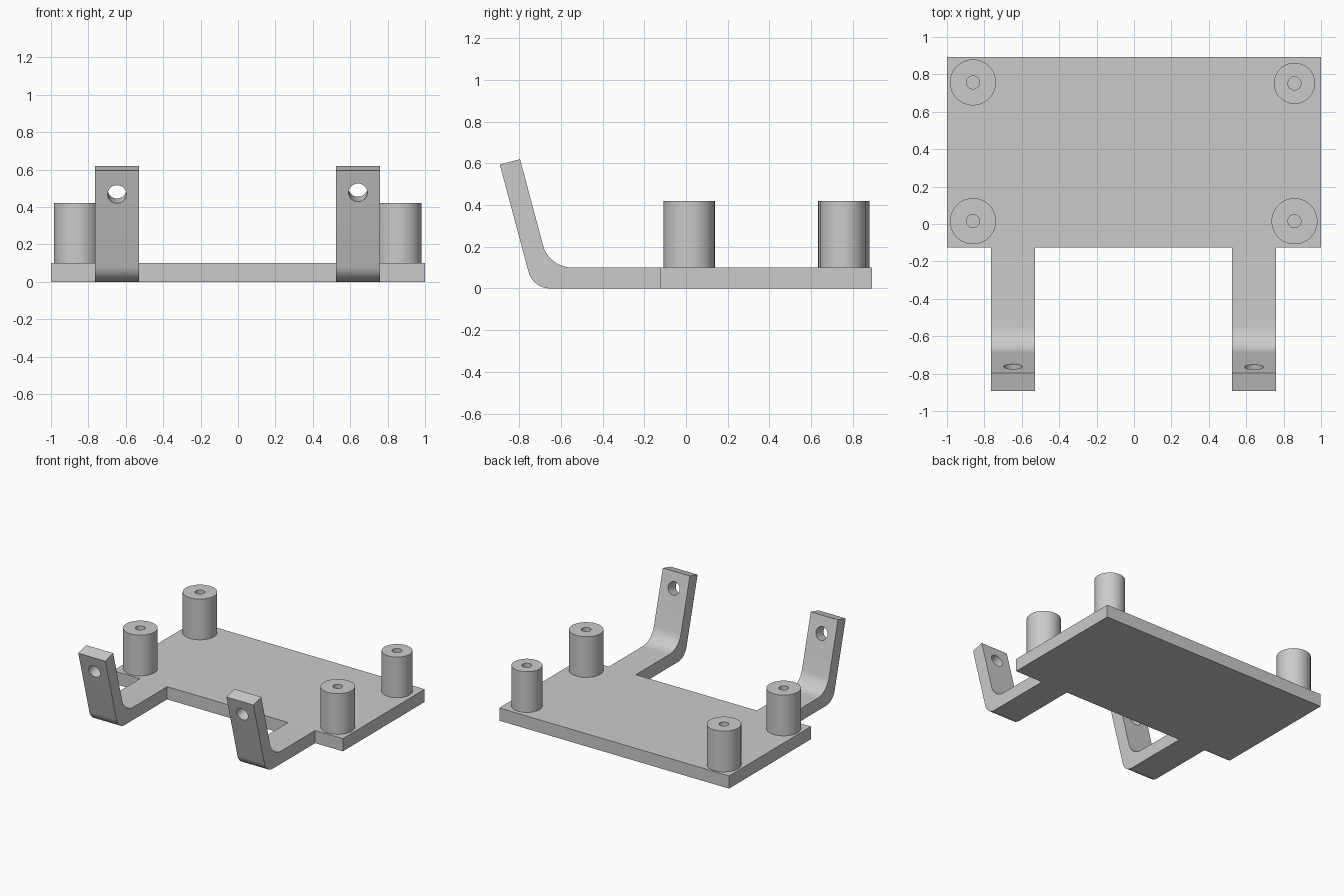
import bpy, bmesh, math
from mathutils import Vector, Matrix

if "Cube" in bpy.data.objects:
    bpy.data.objects.remove(bpy.data.objects["Cube"], do_unlink=True)

THICK = 0.1
BACK, FRONT = 0.893, -0.125
TILT = math.radians(15)
ARMS = [(-0.765, -0.529, 0.468), (0.524, 0.759, 0.477)]   # left x, right x, hole height
POSTS = {"post_back_right": (-0.861, 0.757, 0.123),
         "post_back_left": (0.858, 0.752, 0.11),
         "post_front_right": (-0.861, 0.015, 0.123),
         "post_front_left": (0.858, 0.015, 0.123)}

grey = bpy.data.materials.new("plain grey")
grey.use_nodes = True
colour = (0.6, 0.6, 0.6, 1)
grey.diffuse_color = colour
grey.node_tree.nodes["Principled BSDF"].inputs["Base Color"].default_value = colour


def make_object(name, bm):
    bmesh.ops.recalc_face_normals(bm, faces=bm.faces)
    mesh = bpy.data.meshes.new(name)
    bm.to_mesh(mesh)
    bm.free()
    mesh.materials.append(grey)
    obj = bpy.data.objects.new(name, mesh)
    bpy.context.collection.objects.link(obj)
    return obj


def select_only(obj):
    bpy.ops.object.select_all(action='DESELECT')
    obj.select_set(True)
    bpy.context.view_layer.objects.active = obj


def prism(bm, points, offset, skip=()):
    """Extrude a closed outline; skip leaves out chosen side faces."""
    low = [bm.verts.new(p) for p in points]
    high = [bm.verts.new(Vector(p) + Vector(offset)) for p in points]
    bm.faces.new(low)
    bm.faces.new(high)
    for i in range(len(low)):
        if i not in skip:
            j = (i + 1) % len(low)
            bm.faces.new((low[i], low[j], high[j], high[i]))


def bend(corner_y, z, radius, steps=14):
    """Arc in the y-z plane from the flat run up to the tilted run."""
    turn = math.pi / 2 - TILT
    start = corner_y + radius * math.tan(turn / 2)
    return [(start - radius * math.sin(turn * k / steps),
             z + radius * (1 - math.cos(turn * k / steps))) for k in range(steps + 1)]


# Bent sheet: flat plate with two upturned arms, joined as one surface
OUTER, INNER = -0.734, -0.657
bm = bmesh.new()
outline = [(-1, FRONT, 0)]
for x0, x1, _ in ARMS:
    outline += [(x0, FRONT, 0), (x1, FRONT, 0)]
outline += [(1, FRONT, 0), (1, BACK, 0), (-1, BACK, 0)]
prism(bm, outline, (0, 0, THICK), skip=(1, 3))

profile = [(FRONT, 0)] + bend(OUTER, 0, 0.107)
profile += [(-0.893, 0.594), (-0.796, 0.62)]
profile += bend(INNER, THICK, 0.145)[::-1] + [(FRONT, THICK)]
for x0, x1, _ in ARMS:
    prism(bm, [(x0, y, z) for y, z in profile], (x1 - x0, 0, 0), skip=(len(profile) - 1,))
bmesh.ops.remove_doubles(bm, verts=bm.verts, dist=0.0005)
bmesh.ops.dissolve_limit(bm, angle_limit=math.radians(1), verts=bm.verts, edges=bm.edges)
plate = make_object("plate_with_arms", bm)

# Screw holes drilled square through the arms
bm = bmesh.new()
for x0, x1, z in ARMS:
    centre = Vector(((x0 + x1) / 2, OUTER - z * math.tan(TILT), z))
    place = Matrix.Translation(centre) @ Matrix.Rotation(math.pi / 2 + TILT, 4, 'X')
    bmesh.ops.create_cone(bm, cap_ends=True, segments=40, radius1=0.05, radius2=0.05,
                          depth=0.4, matrix=place)
cutter = make_object("hole_cutter", bm)
cutter.hide_render = True
select_only(plate)
drill = plate.modifiers.new("holes", 'BOOLEAN')
drill.operation = 'DIFFERENCE'
drill.solver = 'EXACT'
drill.object = cutter
bpy.ops.object.modifier_apply(modifier=drill.name)
bpy.data.objects.remove(cutter, do_unlink=True)
bpy.ops.object.shade_smooth_by_angle(angle=math.radians(30))

# Corner posts: turned profile with a blind bore
for name, (x, y, radius) in POSTS.items():
    bm = bmesh.new()
    turned = [(radius, THICK), (radius, 0.42), (0.035, 0.42), (0.035, THICK + 0.002), (0, THICK + 0.002)]
    verts = [bm.verts.new((r, 0, z)) for r, z in turned]
    edges = [bm.edges.new(pair) for pair in zip(verts, verts[1:])]
    bmesh.ops.spin(bm, geom=verts + edges, cent=(0, 0, 0), axis=(0, 0, 1),
                   angle=math.tau, steps=48)
    bmesh.ops.remove_doubles(bm, verts=bm.verts, dist=0.0005)
    bmesh.ops.translate(bm, verts=bm.verts, vec=(x, y, 0))
    post = make_object(name, bm)
    select_only(post)
    bpy.ops.object.shade_smooth_by_angle(angle=math.radians(30))
